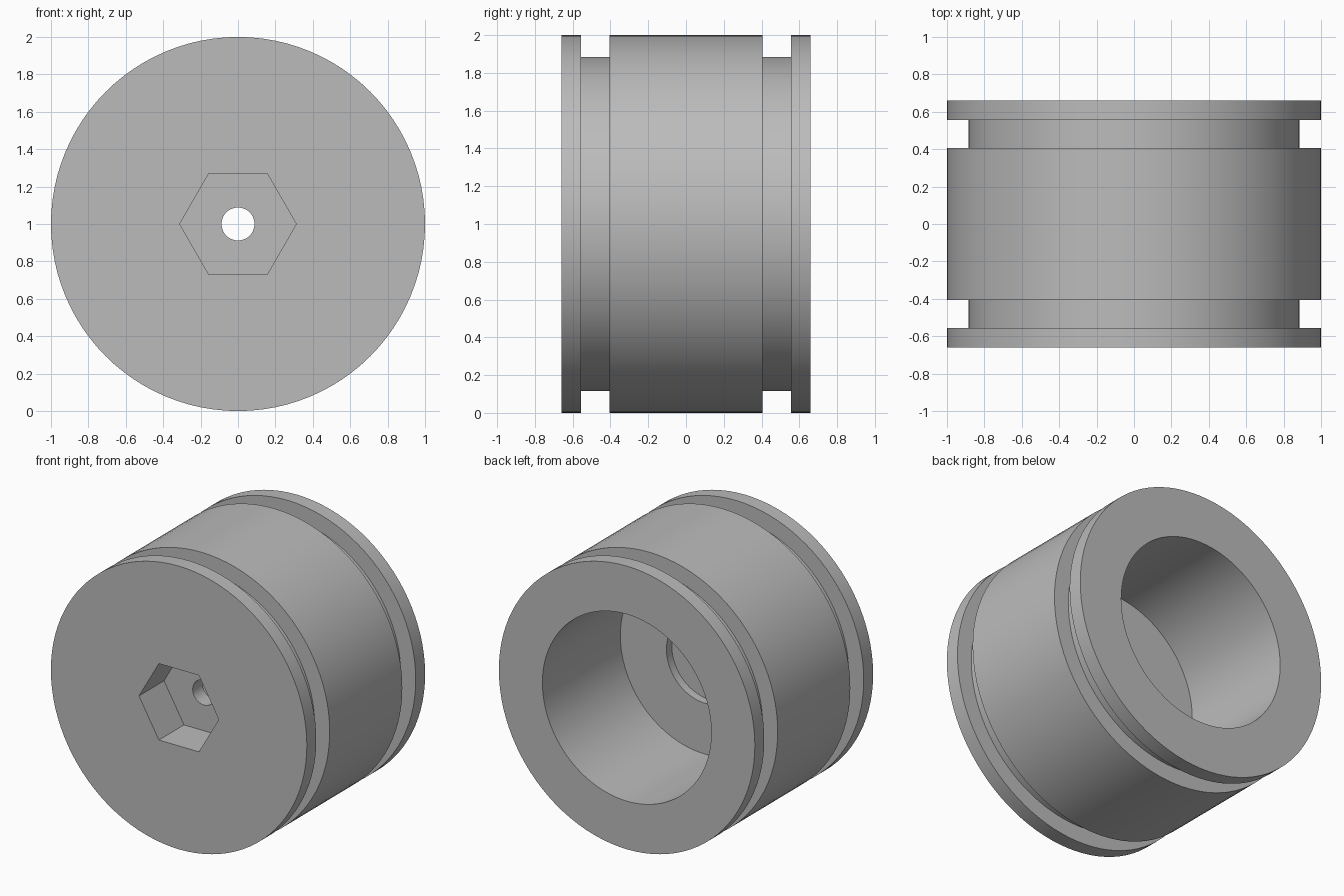
import bpy, bmesh
from math import cos, sin, pi, radians

if "Cube" in bpy.data.objects:
    bpy.data.objects.remove(bpy.data.objects["Cube"], do_unlink=True)

SEGMENTS = 96          # multiple of six, so hexagon corners fall on vertices
RIM, GROOVE, BORE, SEAT, HOLE, HEX = 1.0, 0.885, 0.66, 0.30, 0.088, 0.27
END, FLANGE, BODY = 0.66, 0.555, 0.405
HEX_FLOOR, SEAT_FLOOR, BORE_FLOOR = -0.38, -0.27, -0.21

grey = bpy.data.materials.new("plain_grey")
grey.use_nodes = True
colour = (0.5, 0.5, 0.5, 1)
grey.diffuse_color = colour
grey.node_tree.nodes["Principled BSDF"].inputs["Base Color"].default_value = colour


def ring(bm, size, y, hexagonal=False):
    """Closed ring around the y axis; a hexagon takes its apothem as size."""
    verts = []
    for i in range(SEGMENTS):
        a = 2 * pi * i / SEGMENTS
        r = size / cos(a % (pi / 3) - pi / 6) if hexagonal else size
        verts.append(bm.verts.new((r * cos(a), y, 1 + r * sin(a))))
    return verts


# Closed cross-section: outer wall with two grooves, bore, seat, hole, hex socket
profile = [
    (RIM, -END), (RIM, -FLANGE), (GROOVE, -FLANGE), (GROOVE, -BODY),
    (RIM, -BODY), (RIM, BODY), (GROOVE, BODY), (GROOVE, FLANGE),
    (RIM, FLANGE), (RIM, END),
    (BORE, END), (BORE, BORE_FLOOR),
    (SEAT, BORE_FLOOR), (SEAT, SEAT_FLOOR),
    (HOLE, SEAT_FLOOR), (HOLE, HEX_FLOOR),
    (HEX, HEX_FLOOR, True), (HEX, -END, True),
]

bm = bmesh.new()
rings = [ring(bm, *point) for point in profile]
for k, a in enumerate(rings):
    b = rings[(k + 1) % len(rings)]
    for i in range(SEGMENTS):
        j = (i + 1) % SEGMENTS
        bm.faces.new((a[i], a[j], b[j], b[i]))
bmesh.ops.recalc_face_normals(bm, faces=bm.faces)

mesh = bpy.data.meshes.new("grooved_bushing")
bm.to_mesh(mesh)
bm.free()
mesh.materials.append(grey)
bushing = bpy.data.objects.new("grooved_bushing", mesh)
bpy.context.collection.objects.link(bushing)

# Smooth round walls, crisp rims
bpy.ops.object.select_all(action="DESELECT")
bushing.select_set(True)
bpy.context.view_layer.objects.active = bushing
bpy.ops.object.shade_smooth_by_angle(angle=radians(30))
